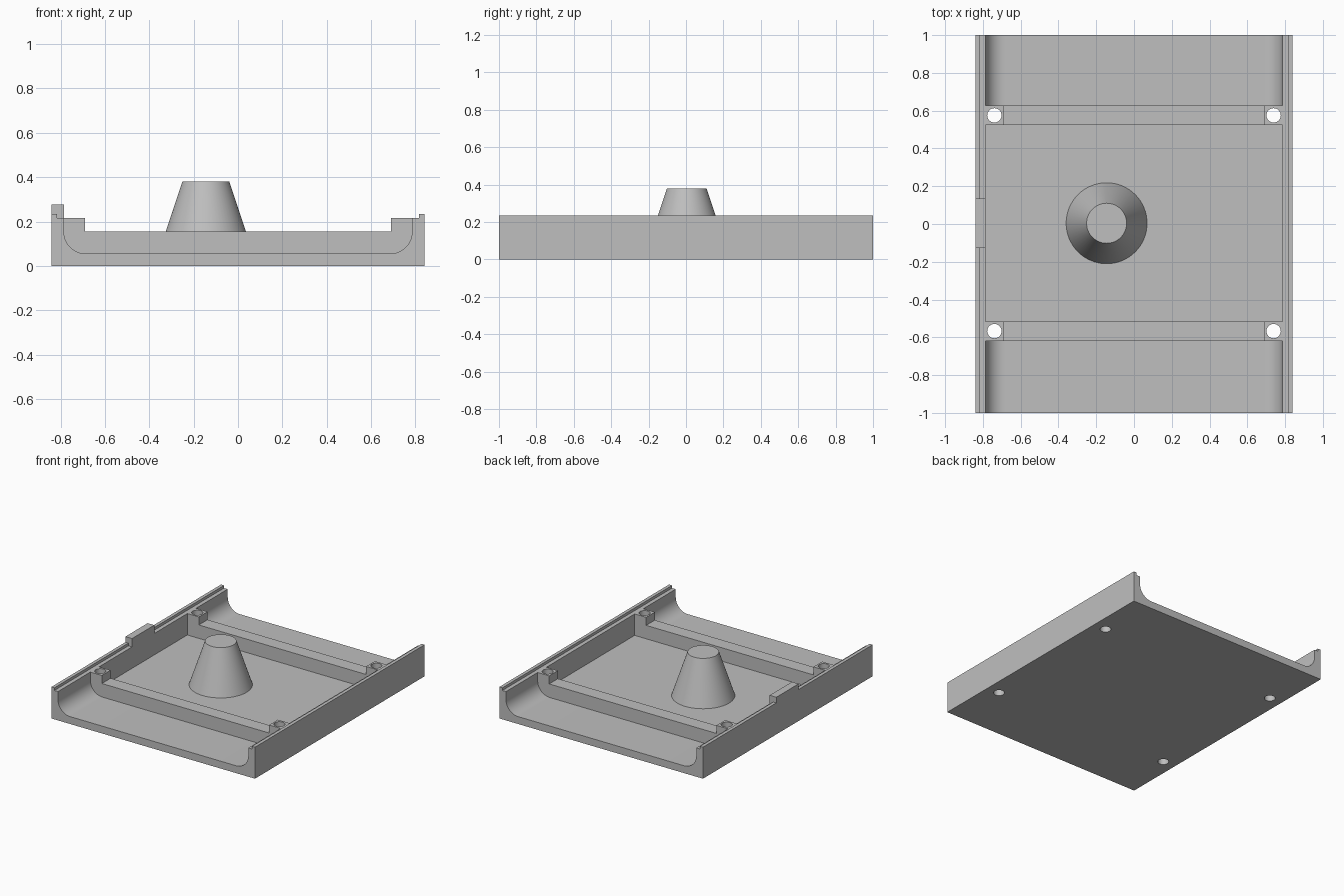
import bpy, bmesh, math

cube = bpy.data.objects.get("Cube")
if cube:
    bpy.data.objects.remove(cube, do_unlink=True)

grey = bpy.data.materials.new("plain_grey")
grey.use_nodes = True
grey.diffuse_color = (0.52, 0.52, 0.52, 1)
grey.node_tree.nodes["Principled BSDF"].inputs["Base Color"].default_value = (0.52, 0.52, 0.52, 1)

# Main dimensions
HALF_W, HALF_L = 0.84, 1.0
INNER = 0.785          # inside face of the side walls
LIP = 0.815            # inside face of the raised outer lip
BOSS = 0.69            # inside face of the screw blocks
FLOOR, RIB, RIM, EDGE = 0.055, 0.155, 0.215, 0.235
SHIFT = 0.004          # interior sits a hair towards the back
RIB_IN, RIB_OUT = 0.52, 0.623
CLEAR = 0.5            # cutters reach above the walls


def finish(name, bm):
    bmesh.ops.recalc_face_normals(bm, faces=bm.faces)
    mesh = bpy.data.meshes.new(name)
    bm.to_mesh(mesh)
    bm.free()
    mesh.materials.append(grey)
    obj = bpy.data.objects.new(name, mesh)
    bpy.context.collection.objects.link(obj)
    return obj


def extrude_profile(name, points, y0, y1):
    """Prism along y from an (x, z) outline."""
    bm = bmesh.new()
    face = bm.faces.new([bm.verts.new((x, y0, z)) for x, z in points])
    out = bmesh.ops.extrude_face_region(bm, geom=[face])
    verts = [v for v in out["geom"] if isinstance(v, bmesh.types.BMVert)]
    bmesh.ops.translate(bm, verts=verts, vec=(0, y1 - y0, 0))
    return finish(name, bm)


def cone(name, r1, r2, x, y, z0, z1, sides):
    bm = bmesh.new()
    bmesh.ops.create_cone(bm, cap_ends=True, segments=sides,
                          radius1=r1, radius2=r2, depth=z1 - z0)
    bmesh.ops.translate(bm, verts=bm.verts, vec=(x, y, (z0 + z1) / 2))
    return finish(name, bm)


def mirrored(half):
    """Complete a right-hand outline with its mirror image."""
    return half + [(-x, z) for x, z in reversed(half)]


# Tray blank: section through a rib, run the full length
tray = extrude_profile("tray", mirrored([
    (HALF_W, 0), (HALF_W, EDGE), (LIP, EDGE), (LIP, RIM),
    (BOSS, RIM), (BOSS, RIB)]), -HALF_L, HALF_L)

# End channels with rounded lower corners, and the square middle pocket
radius = RIB - FLOOR
steps = 14
arc = [(INNER - radius + radius * math.cos(a), RIB - radius * math.sin(a))
       for a in (math.pi / 2 * i / steps for i in range(steps + 1))]
channel = mirrored([(INNER, CLEAR)] + arc)
pocket = mirrored([(INNER, CLEAR), (INNER, FLOOR)])
cutters = [
    extrude_profile("front_channel_cutter", channel, -HALF_L - 0.1, -RIB_OUT + SHIFT),
    extrude_profile("back_channel_cutter", channel, RIB_OUT + SHIFT, HALF_L + 0.1),
    extrude_profile("pocket_cutter", pocket, -RIB_IN + SHIFT, RIB_IN + SHIFT),
]

# Screw holes through the four corner blocks
for sx in (-1, 1):
    for sy in (-1, 1):
        cutters.append(cone("hole_cutter", 0.038, 0.038, sx * 0.739,
                            sy * 0.571 + SHIFT, -0.1, CLEAR, 32))

for cutter in cutters:
    cutter.hide_render = True
    mod = tray.modifiers.new(cutter.name, "BOOLEAN")
    mod.operation = "DIFFERENCE"
    mod.solver = "EXACT"
    mod.object = cutter
    bpy.context.view_layer.objects.active = tray
    bpy.ops.object.modifier_apply(modifier=mod.name)
    bpy.data.objects.remove(cutter, do_unlink=True)

# Raised tab sitting on the stepped rim of the right wall
extrude_profile("wall_tab", [
    (-HALF_W, EDGE), (-LIP, EDGE), (-LIP, RIM), (-INNER, RIM),
    (-INNER, 0.277), (-HALF_W, 0.277)], -0.131 + SHIFT, 0.131 + SHIFT)

# Tapered post on the floor
post = cone("tapered_post", 0.215, 0.106, -0.145, SHIFT, FLOOR - 0.002, 0.38, 64)

# Smooth the curved faces, keep the edges sharp
bpy.ops.object.select_all(action="DESELECT")
for obj in (tray, post):
    obj.select_set(True)
bpy.context.view_layer.objects.active = tray
bpy.ops.object.shade_smooth_by_angle(angle=math.radians(30))
